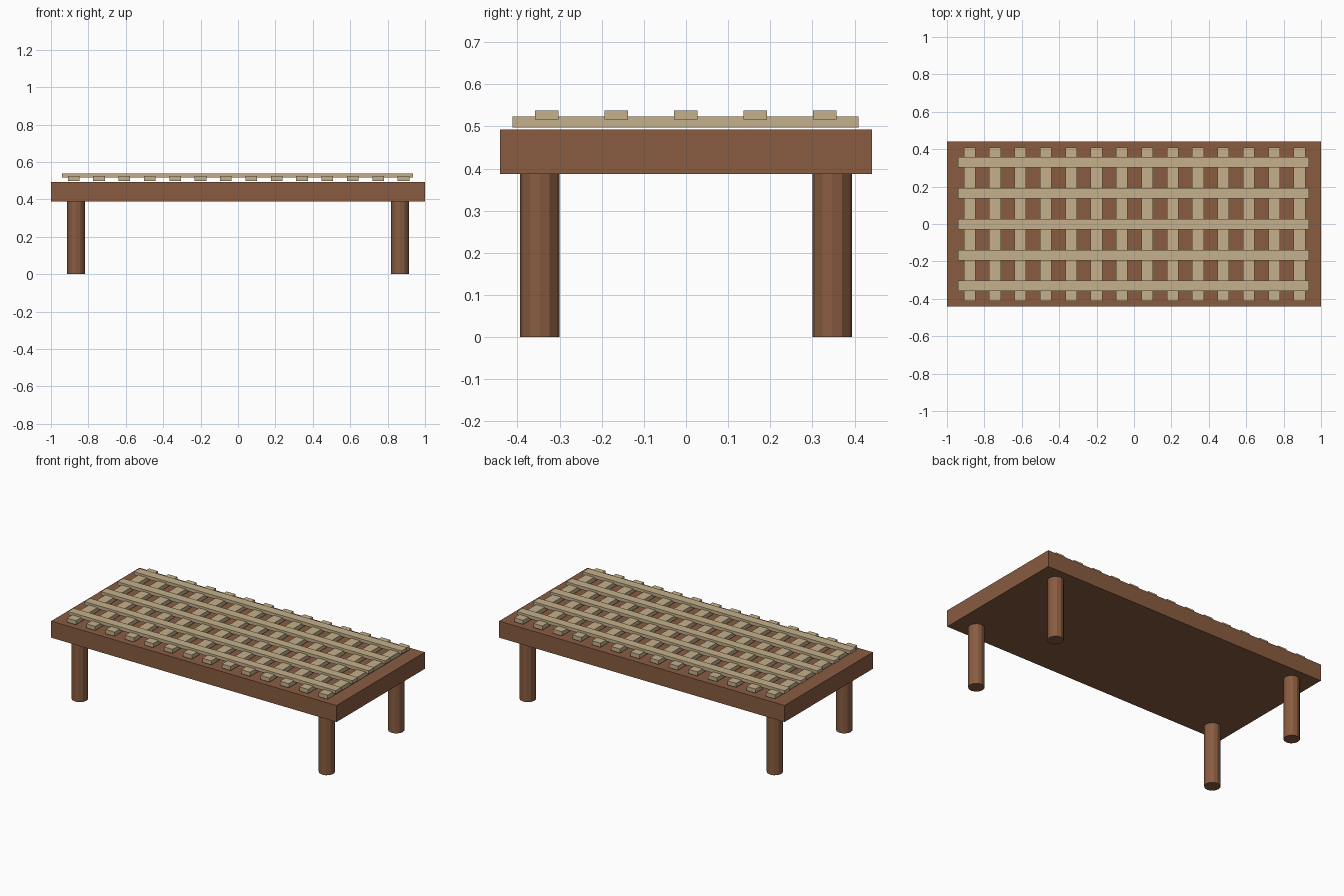
import bpy

if "Cube" in bpy.data.objects:
    bpy.data.objects.remove(bpy.data.objects["Cube"], do_unlink=True)


def make_material(name, rgb):
    mat = bpy.data.materials.new(name)
    mat.use_nodes = True
    mat.diffuse_color = (*rgb, 1)
    mat.node_tree.nodes["Principled BSDF"].inputs["Base Color"].default_value = (*rgb, 1)
    return mat


brown = make_material("brown wood", (0.25, 0.107, 0.053))
pale = make_material("pale wood", (0.56, 0.44, 0.26))


def finish(name, mat):
    obj = bpy.context.object
    obj.name = name
    obj.data.materials.append(mat)
    return obj


def box(name, center, size, mat):
    bpy.ops.mesh.primitive_cube_add(size=1, location=center)
    obj = finish(name, mat)
    obj.scale = size
    bpy.ops.object.transform_apply(location=False, rotation=False, scale=True)
    return obj


# Solid table slab
box("table_top", (0, 0, 0.44), (2, 0.884, 0.105), brown)

# Four round legs
for side, x in (("left", 0.866), ("right", -0.866)):
    for end, y in (("front", -0.347), ("back", 0.347)):
        bpy.ops.mesh.primitive_cylinder_add(
            vertices=12, radius=0.047, depth=0.388, location=(x, y, 0.194))
        finish(f"{end}_{side}_leg", brown)

# Short slats across the depth
for i in range(14):
    box(f"cross_slat_{i + 1}", (-0.879 + i * 0.1357, -0.001, 0.511),
        (0.062, 0.822, 0.026), pale)

# Long slats laid over them
for i in range(5):
    box(f"long_slat_{i + 1}", (-0.002, (i - 2) * 0.165 - 0.001, 0.527),
        (1.876, 0.056, 0.021), pale)
